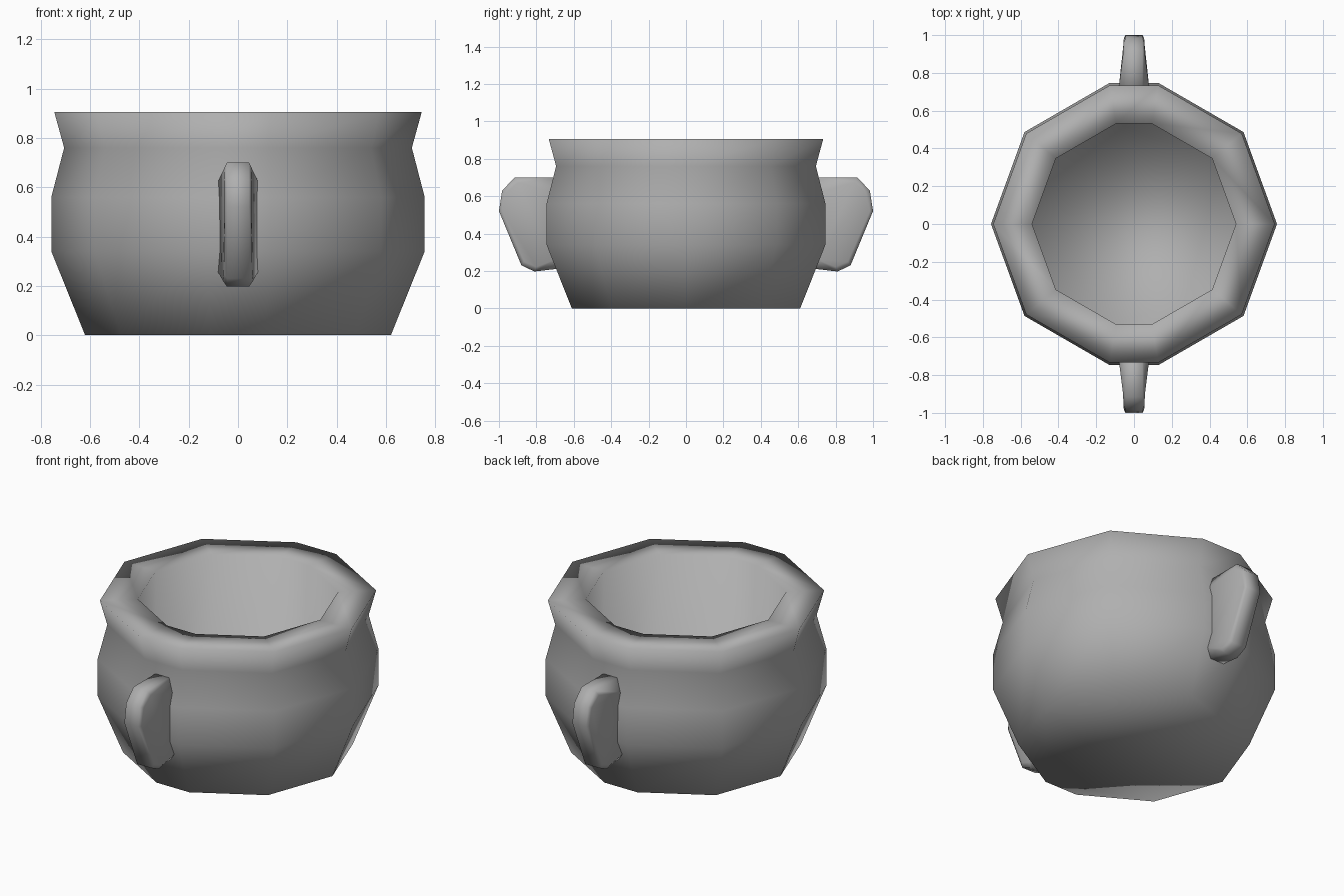
import bpy, bmesh
from math import sin, cos, radians

if "Cube" in bpy.data.objects:
    bpy.data.objects.remove(bpy.data.objects["Cube"])

# Ten uneven sides: the narrow ones carry the handles
ANGLES = [0, 40, 80, 100, 140, 180, 220, 260, 280, 320]

# Dark grey clay
clay = bpy.data.materials.new("dark_grey")
clay.diffuse_color = (0.43, 0.43, 0.43, 1)
clay.use_nodes = True
clay.node_tree.nodes["Principled BSDF"].inputs["Base Color"].default_value = clay.diffuse_color


def finish(bm, name):
    bmesh.ops.recalc_face_normals(bm, faces=bm.faces)
    for f in bm.faces:
        f.smooth = True
    mesh = bpy.data.meshes.new(name)
    bm.to_mesh(mesh)
    bm.free()
    mesh.materials.append(clay)
    obj = bpy.data.objects.new(name, mesh)
    bpy.context.collection.objects.link(obj)
    return obj


def loft(bm, rings):
    loops = [[bm.verts.new(p) for p in ring] for ring in rings]
    n = len(loops[0])
    for a, b in zip(loops, loops[1:]):
        for i in range(n):
            j = (i + 1) % n
            bm.faces.new((a[i], a[j], b[j], b[i]))
    bm.faces.new(loops[0][::-1])
    bm.faces.new(loops[-1])


# Pot body: outer wall, flared rim, flat lip, inner wall and floor
profile = [(0.62, 0), (0.757, 0.34), (0.757, 0.56), (0.705, 0.76),
           (0.745, 0.905), (0.54, 0.905), (0.54, 0.12)]
bm = bmesh.new()
loft(bm, [[(r * cos(radians(a)), r * sin(radians(a)), z) for a in ANGLES]
          for r, z in profile])
finish(bm, "pot_body")

# Solid lug handles: (y, z) of the rounded edge, and (y, z, half width) of the
# side face, which widens where it meets the wall
edge = [(0.66, 0.70), (0.915, 0.70), (0.983, 0.63), (1.0, 0.52),
        (0.88, 0.23), (0.81, 0.197), (0.66, 0.215)]
side = [(0.70, 0.62, 0.083), (0.90, 0.672, 0.058), (0.96, 0.62, 0.055),
        (0.983, 0.52, 0.054), (0.865, 0.25, 0.058), (0.80, 0.222, 0.062),
        (0.70, 0.26, 0.083)]

for s, name in ((-1, "front_handle"), (1, "back_handle")):
    side_rings = [[(k * w, s * y, z) for y, z, w in side] for k in (-1, 1)]
    edge_rings = [[(k * 0.045, s * y, z) for y, z in edge] for k in (-1, 1)]
    bm = bmesh.new()
    loft(bm, [side_rings[0], edge_rings[0], edge_rings[1], side_rings[1]])
    finish(bm, name)
